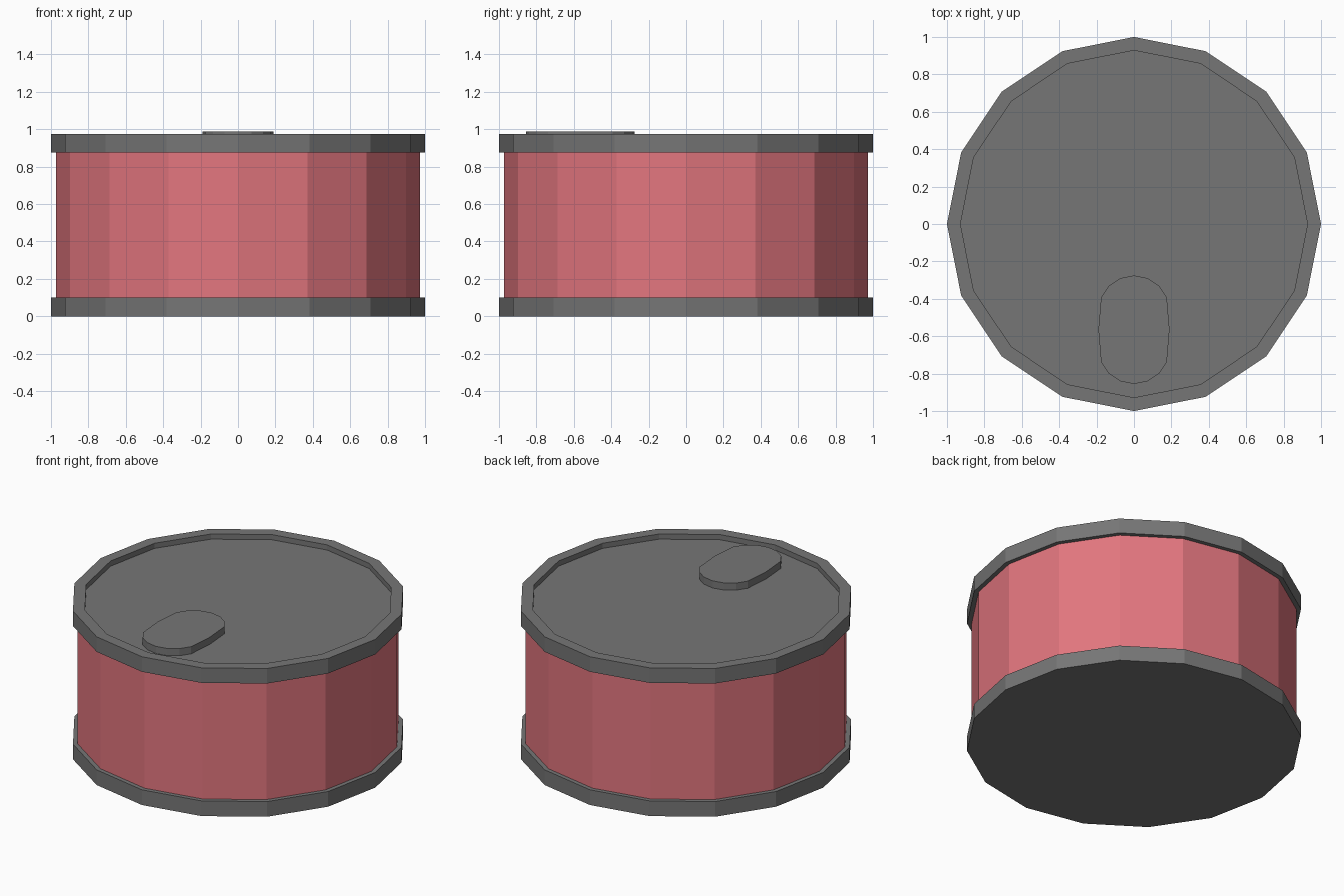
import bpy, bmesh
from math import cos, sin, pi

if "Cube" in bpy.data.objects:
    bpy.data.objects.remove(bpy.data.objects["Cube"])

SIDES = 16


def material(name, color):
    mat = bpy.data.materials.new(name)
    mat.diffuse_color = (*color, 1)
    mat.use_nodes = True
    mat.node_tree.nodes["Principled BSDF"].inputs["Base Color"].default_value = mat.diffuse_color
    return mat


red = material("label_red", (0.76, 0.18, 0.21))
dark_metal = material("dark_metal", (0.18, 0.18, 0.18))


def finish(name, bm, mat):
    bmesh.ops.recalc_face_normals(bm, faces=bm.faces)
    mesh = bpy.data.meshes.new(name)
    bm.to_mesh(mesh)
    bm.free()
    mesh.materials.append(mat)
    bpy.context.collection.objects.link(bpy.data.objects.new(name, mesh))


def lathe(name, profile, mat):
    """Closed solid from (radius, z) points, capped at the first and last ring."""
    bm = bmesh.new()
    rings = [[bm.verts.new((r * cos(2 * pi * i / SIDES), r * sin(2 * pi * i / SIDES), z))
              for i in range(SIDES)] for r, z in profile]
    for a, b in zip(rings, rings[1:]):
        for i in range(SIDES):
            j = (i + 1) % SIDES
            bm.faces.new((a[i], a[j], b[j], b[i]))
    bm.faces.new(rings[0])
    bm.faces.new(rings[-1])
    finish(name, bm, mat)


# Red can wall
lathe("can_body", [(0.972, 0.05), (0.972, 0.92)], red)

# Bottom rim with flat base, and lid with a shallow recess
lathe("bottom_rim", [(1.0, 0.0), (1.0, 0.1), (0.96, 0.1)], dark_metal)
lathe("lid", [(0.96, 0.877), (1.0, 0.877), (1.0, 0.976), (0.928, 0.976), (0.928, 0.942)], dark_metal)

# Pull tab: a round outline with its two halves moved apart
bm = bmesh.new()
outline = []
for i in range(SIDES):
    s = sin(2 * pi * i / SIDES)
    shift = 0 if abs(s) < 0.01 else (0.1 if s > 0 else -0.1)
    outline.append(bm.verts.new((0.19 * cos(2 * pi * i / SIDES), -0.565 + 0.19 * s + shift, 0.942)))
base = bm.faces.new(outline)
top = bmesh.ops.extrude_face_region(bm, geom=[base], use_keep_orig=True)
bmesh.ops.translate(bm, vec=(0, 0, 0.047),
                    verts=[v for v in top["geom"] if isinstance(v, bmesh.types.BMVert)])
finish("pull_tab", bm, dark_metal)
